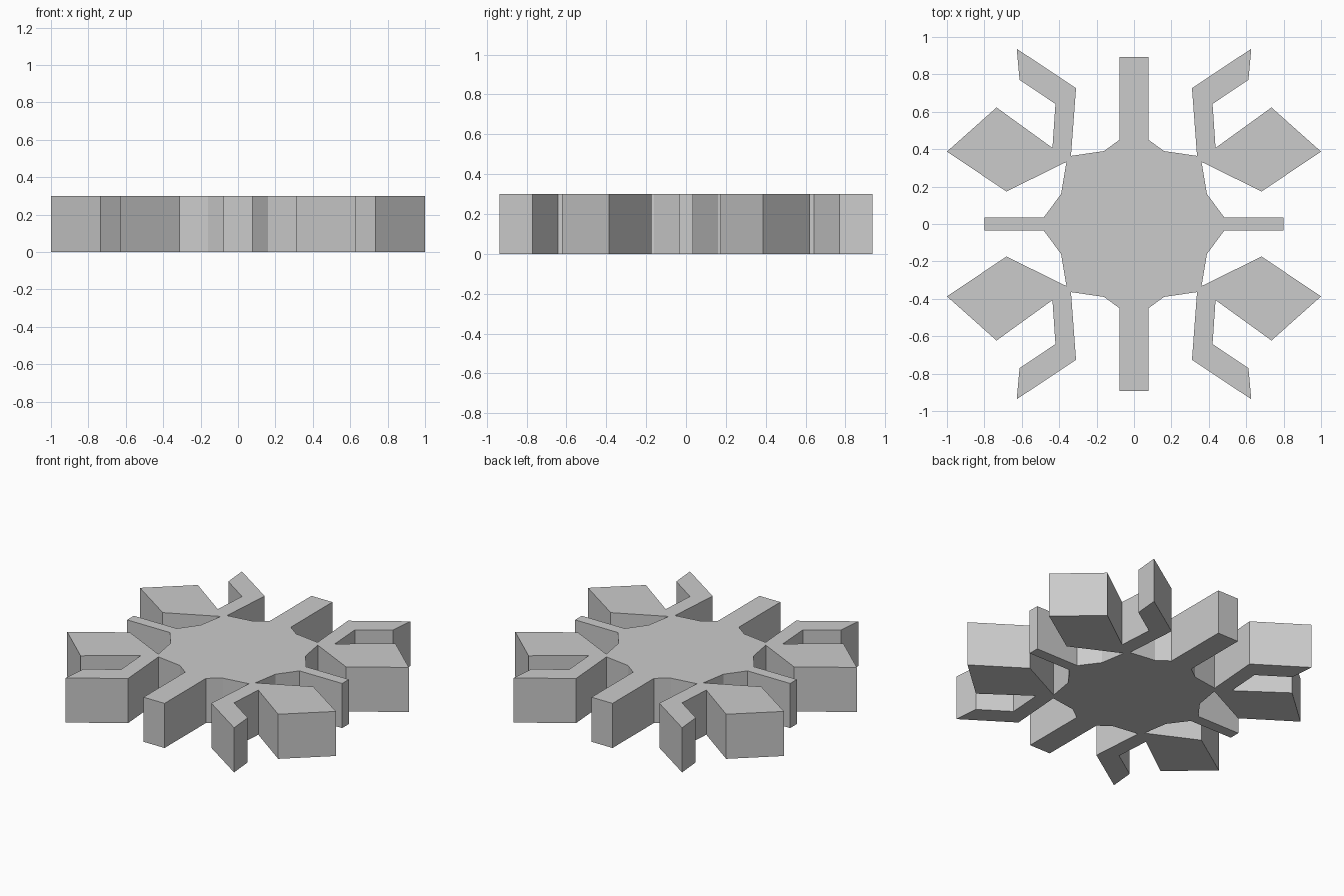
import bpy, bmesh

if "Cube" in bpy.data.objects:
    bpy.data.objects.remove(bpy.data.objects["Cube"])

HEIGHT = 0.30

# One quarter of the outline, from the side spoke round to the end spoke
QUARTER = [
    (0.80, 0.036), (0.482, 0.036), (0.39, 0.16), (0.361, 0.332),      # side spoke and hub
    (0.682, 0.174), (1.0, 0.387), (0.735, 0.623), (0.436, 0.407),     # kite-shaped paddle
    (0.42, 0.642), (0.612, 0.771), (0.627, 0.937), (0.31, 0.726),     # bent hook
    (0.337, 0.364), (0.16, 0.39), (0.078, 0.45), (0.078, 0.892),      # hub and end spoke
]

# Mirror the quarter into the full counter-clockwise outline
half = QUARTER + [(-x, y) for x, y in reversed(QUARTER)]
outline = half + [(x, -y) for x, y in reversed(half)]

# Extrude the outline into a flat plate
bm = bmesh.new()
base = bm.faces.new([bm.verts.new((x, y, 0)) for x, y in outline])
top = bmesh.ops.extrude_face_region(bm, geom=[base], use_keep_orig=True)
for v in top["geom"]:
    if isinstance(v, bmesh.types.BMVert):
        v.co.z = HEIGHT
bmesh.ops.recalc_face_normals(bm, faces=bm.faces)
mesh = bpy.data.meshes.new("snowflake_plate")
bm.to_mesh(mesh)
bm.free()

# Plain grey finish
grey = bpy.data.materials.new("light grey")
grey.diffuse_color = (0.6, 0.6, 0.6, 1)
grey.use_nodes = True
grey.node_tree.nodes["Principled BSDF"].inputs["Base Color"].default_value = grey.diffuse_color
mesh.materials.append(grey)

plate = bpy.data.objects.new("snowflake_plate", mesh)
bpy.context.collection.objects.link(plate)
